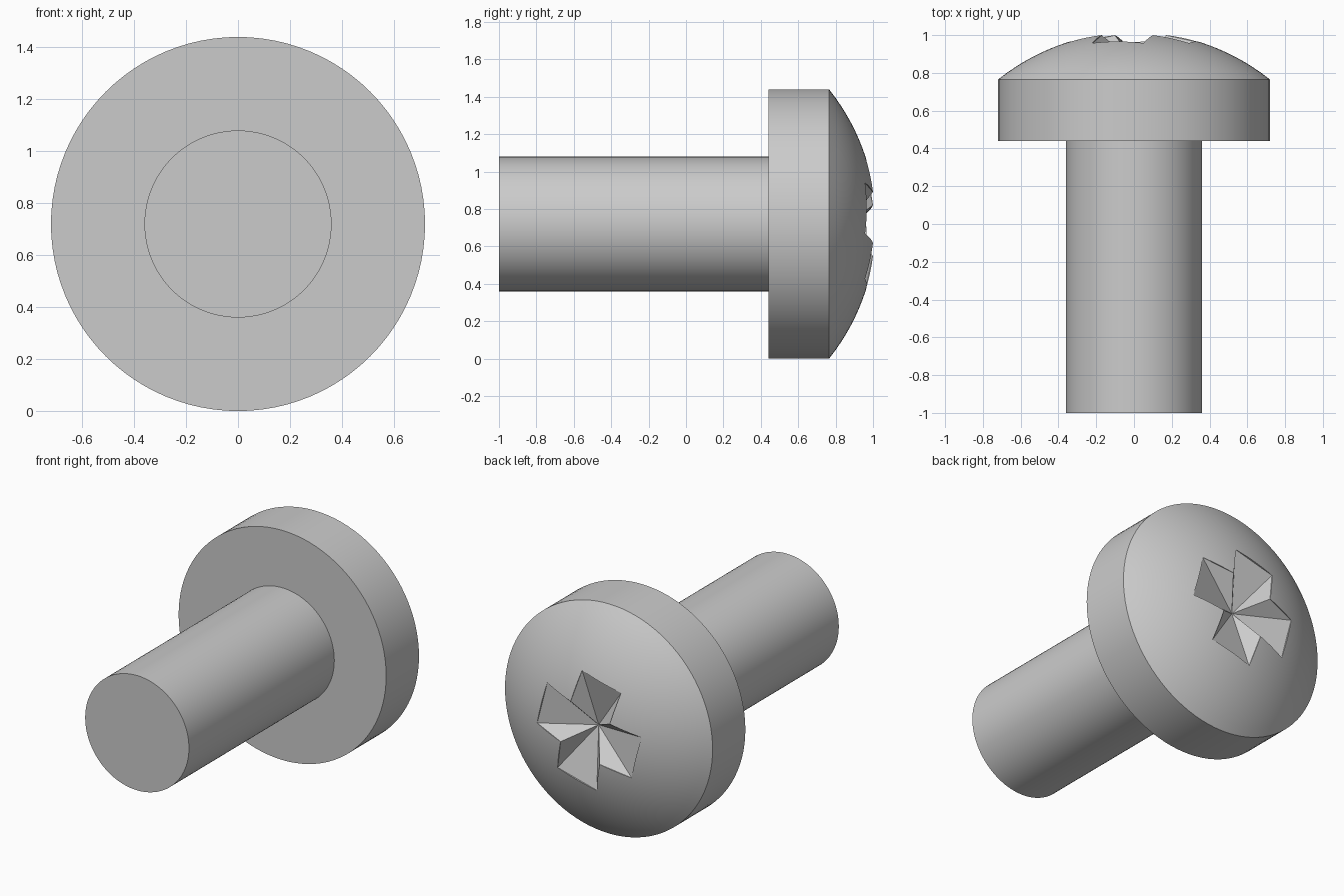
import bpy, bmesh, math

if "Cube" in bpy.data.objects:
    bpy.data.objects.remove(bpy.data.objects["Cube"], do_unlink=True)

AXIS_Z = 0.72       # height of the screw's axis, which runs along y
HEAD_R = 0.72
RIM_Y, APEX_Y = 0.765, 1.017
DOME_R = (HEAD_R ** 2 + (APEX_Y - RIM_Y) ** 2) / (2 * (APEX_Y - RIM_Y))

steel = bpy.data.materials.new("grey_steel")
steel.use_nodes = True
steel.diffuse_color = (0.6, 0.6, 0.6, 1)
steel.node_tree.nodes["Principled BSDF"].inputs["Base Color"].default_value = (0.6, 0.6, 0.6, 1)


def around(r, angle, y):
    return (r * math.cos(angle), y, AXIS_Z + r * math.sin(angle))


def dome_y(r):
    return APEX_Y - DOME_R + math.sqrt(DOME_R ** 2 - r ** 2)


def make_object(name, bm):
    bmesh.ops.recalc_face_normals(bm, faces=bm.faces)
    mesh = bpy.data.meshes.new(name)
    bm.to_mesh(mesh)
    bm.free()
    mesh.materials.append(steel)
    obj = bpy.data.objects.new(name, mesh)
    bpy.context.collection.objects.link(obj)
    return obj


def join_rings(bm, a, b):
    n = len(a)
    for i in range(n):
        j = (i + 1) % n
        bm.faces.new((a[i], a[j], b[j], b[i]))


def lathe(name, profile, sides=96):
    """Solid of revolution about the axis from (radius, y) points."""
    bm = bmesh.new()
    rings = [[bm.verts.new(around(r, math.tau * i / sides, y)) for i in range(sides)]
             for r, y in profile]
    for a, b in zip(rings, rings[1:]):
        join_rings(bm, a, b)
    bm.faces.new(rings[0])
    bm.faces.new(rings[-1])
    return make_object(name, bm)


def smooth(obj):
    bpy.ops.object.select_all(action="DESELECT")
    obj.select_set(True)
    bpy.context.view_layer.objects.active = obj
    bpy.ops.object.shade_smooth_by_angle(angle=math.radians(12))


# Shaft
shaft = lathe("shaft", [(0.36, -1.0), (0.36, 0.46)])

# Domed head
steps = 16
dome = [(HEAD_R * (1 - i / steps), dome_y(HEAD_R * (1 - i / steps))) for i in range(steps)]
head = lathe("head", [(HEAD_R, 0.44)] + dome)

# Cross-shaped cutter tapering to a point on the axis
ARM_R, HALF_W, TURN = 0.366, 0.14, math.radians(14.5)
half_angle = math.asin(HALF_W / ARM_R)
outline = []
for k in range(4):
    mid = TURN + k * math.pi / 2
    outline += [(ARM_R, mid - half_angle), (ARM_R, mid + half_angle),
                (HALF_W * math.sqrt(2), mid + math.pi / 4)]
bm = bmesh.new()
low = [bm.verts.new(around(r, a, dome_y(r) - 0.001)) for r, a in outline]
high = [bm.verts.new(around(r, a, 1.2)) for r, a in outline]
tip = bm.verts.new(around(0, 0, 0.865))
join_rings(bm, low, high)
bm.faces.new(high)
for i, v in enumerate(low):
    bm.faces.new((v, low[(i + 1) % len(low)], tip))
cutter = make_object("recess_cutter", bm)
cutter.hide_render = True

# Cut the drive recess into the head
cut = head.modifiers.new("drive_recess", "BOOLEAN")
cut.operation = "DIFFERENCE"
cut.solver = "EXACT"
cut.object = cutter
bpy.context.view_layer.objects.active = head
bpy.ops.object.modifier_apply(modifier=cut.name)
bpy.data.objects.remove(cutter, do_unlink=True)

for part in (shaft, head):
    smooth(part)
